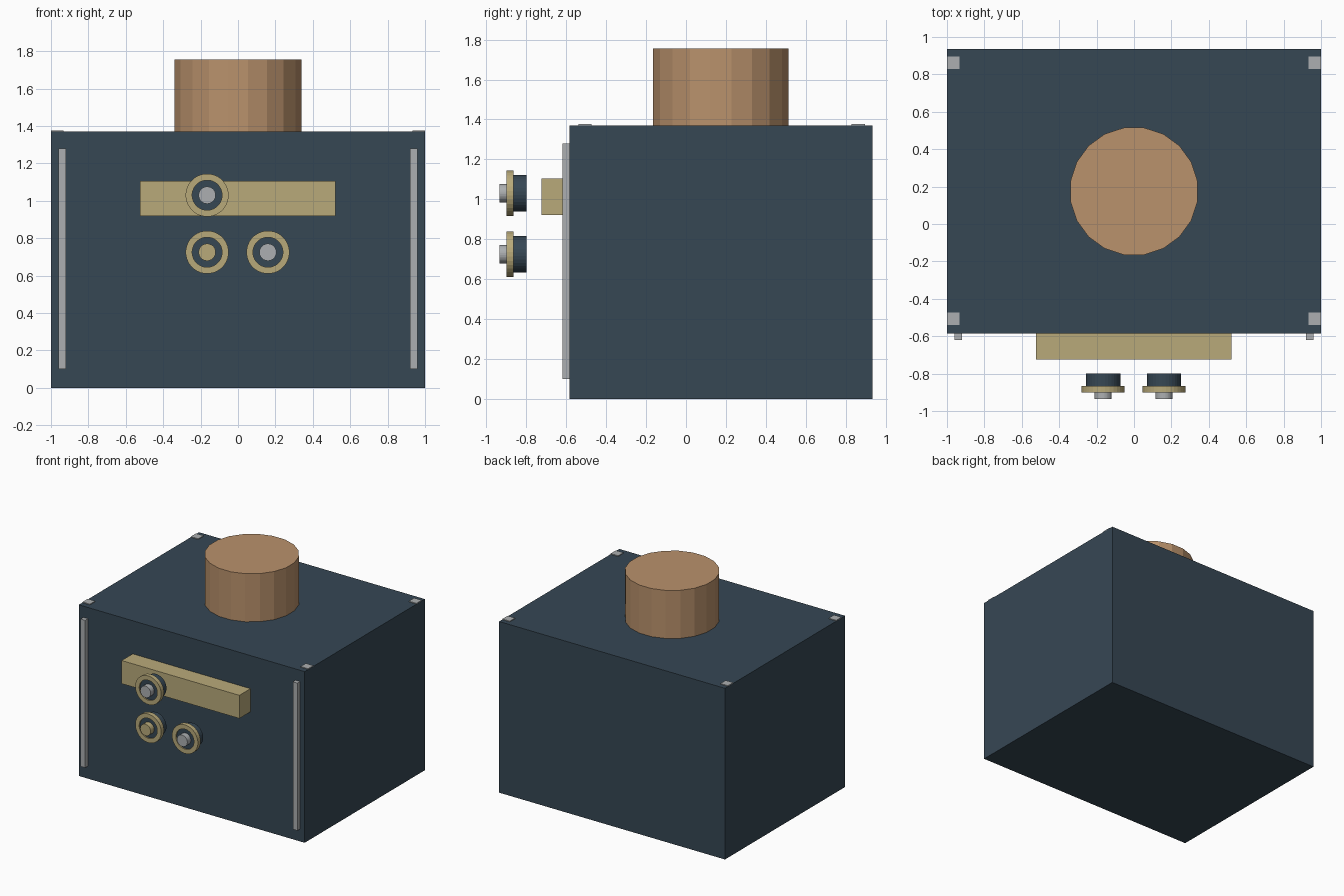
import bpy, bmesh, math
from mathutils import Matrix

cube = bpy.data.objects.get("Cube")
if cube:
    bpy.data.objects.remove(cube, do_unlink=True)


def material(name, rgb):
    """Flat colour from 0-255 display values, stored as linear."""
    linear = [((c / 255 + 0.055) / 1.055) ** 2.4 for c in rgb] + [1]
    mat = bpy.data.materials.new(name)
    mat.use_nodes = True
    mat.diffuse_color = linear
    mat.node_tree.nodes["Principled BSDF"].inputs["Base Color"].default_value = linear
    return mat


NAVY = material("dark slate blue", (54, 71, 84))
GOLD = material("dull gold", (185, 170, 122))
STEEL = material("light grey", (172, 175, 177))
COPPER = material("copper tan", (186, 146, 108))


def finish(bm, name, mat):
    bmesh.ops.recalc_face_normals(bm, faces=bm.faces)
    mesh = bpy.data.meshes.new(name)
    bm.to_mesh(mesh)
    bm.free()
    mesh.materials.append(mat)
    obj = bpy.data.objects.new(name, mesh)
    bpy.context.collection.objects.link(obj)
    return obj


def box(name, low, high, mat):
    bm = bmesh.new()
    bmesh.ops.create_cube(bm, size=1)
    for v in bm.verts:
        v.co = [(a + b) / 2 + c * (b - a) for a, b, c in zip(low, high, v.co)]
    return finish(bm, name, mat)


def lathe(name, profile, sides, mat, place):
    """Turn a closed (radius, height) profile about z, then place it."""
    bm = bmesh.new()
    rings = []
    for r, h in profile:
        ring = []
        for i in range(sides):
            a = 2 * math.pi * (i + 0.5) / sides
            ring.append(bm.verts.new((r * math.cos(a), r * math.sin(a), h)))
        rings.append(ring)
    hollow = len(profile) == 4
    for k in range(len(rings) if hollow else len(rings) - 1):
        low, high = rings[k], rings[(k + 1) % len(rings)]
        for i in range(sides):
            j = (i + 1) % sides
            bm.faces.new((low[i], low[j], high[j], high[i]))
    if not hollow:
        bm.faces.new(rings[0])
        bm.faces.new(rings[-1])
    bmesh.ops.transform(bm, matrix=place, verts=bm.verts)
    return finish(bm, name, mat)


# Main case and the round cap on its top
box("case", (-1, -0.585, 0), (1, 0.935, 1.37), NAVY)
lathe("top_cap", [(0.344, 1.37), (0.344, 1.755)], 20, COPPER,
      Matrix.Translation((0, 0.175, 0)))

# Front bar
box("front_bar", (-0.523, -0.725, 0.92), (0.52, -0.585, 1.105), GOLD)

# Front edge strips and corner plates, mirrored left and right
for side, s in (("left", 1), ("right", -1)):
    xs = sorted((s * 0.92, s * 0.96))
    box(side + "_strip", (xs[0], -0.62, 0.1), (xs[1], -0.585, 1.28), STEEL)
    xs = sorted((s * 0.933, s * 0.999))
    for end, y in (("front", -0.54), ("back", 0.83)):
        box(f"{side}_{end}_corner_plate", (xs[0], y, 1.369),
            (xs[1], y + 0.066, 1.376), STEEL)

# Floating knobs: dark core, gold collar and a small tip, all pointing forward
for name, x, z, tip in (("upper", -0.165, 1.03, STEEL),
                        ("lower_right", -0.165, 0.725, GOLD),
                        ("lower_left", 0.16, 0.725, STEEL)):
    place = Matrix.Translation((x, 0, z)) @ Matrix.Rotation(math.pi / 2, 4, "X")
    lathe(name + "_knob_core", [(0.092, 0.8), (0.092, 0.866)], 32, NAVY, place)
    lathe(name + "_knob_face", [(0.082, 0.866), (0.082, 0.89)], 32, NAVY, place)
    lathe(name + "_knob_collar", [(0.08, 0.865), (0.115, 0.865),
                                  (0.115, 0.9), (0.08, 0.9)], 32, GOLD, place)
    lathe(name + "_knob_tip", [(0.046, 0.88), (0.046, 0.935)], 32, tip, place)
